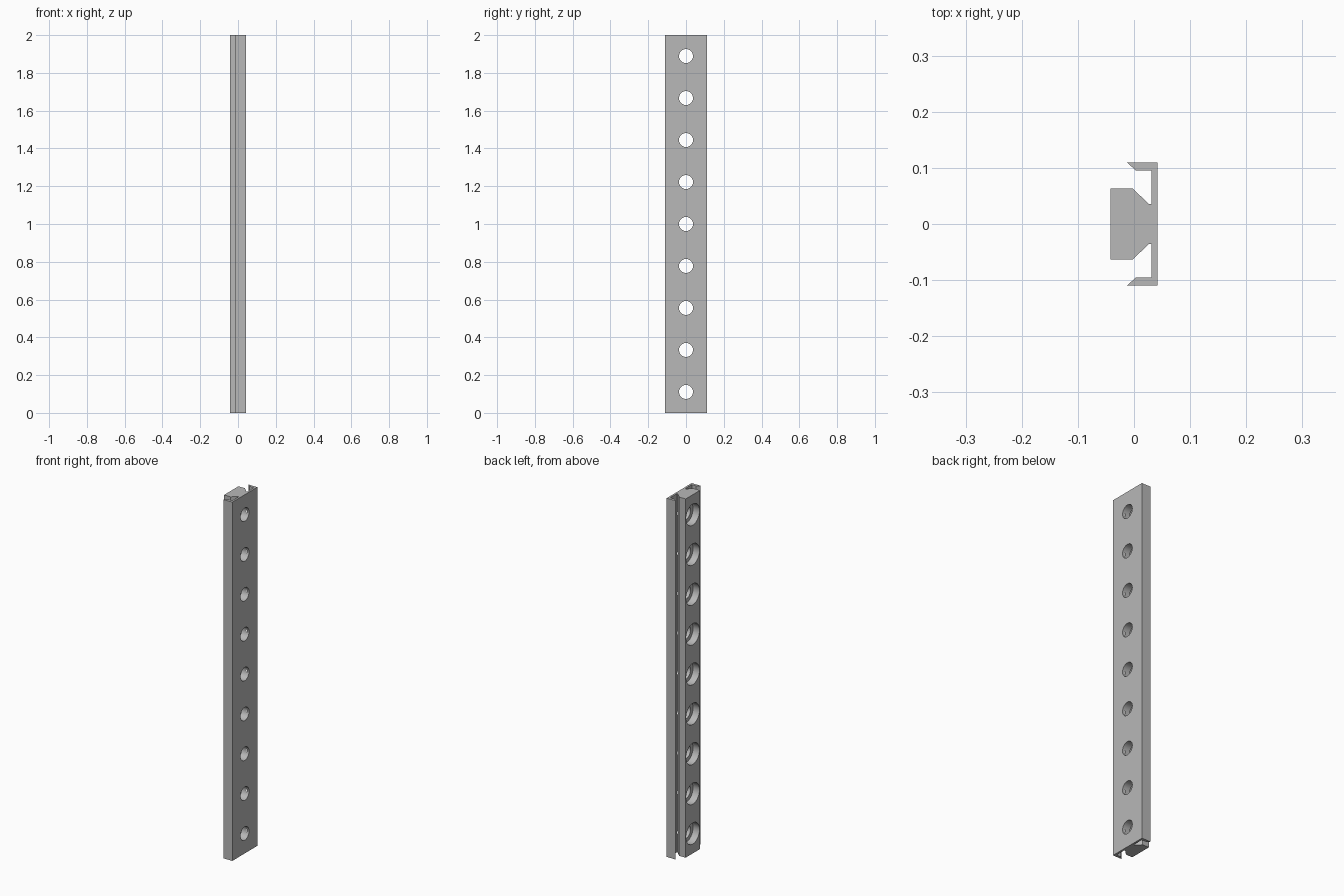
import bpy, bmesh, math
from mathutils import Matrix

if "Cube" in bpy.data.objects:
    bpy.data.objects.remove(bpy.data.objects["Cube"])

LENGTH, HOLES, BACK = 2.0, 9, 0.042
PITCH = LENGTH / HOLES

grey = bpy.data.materials.new("plain_grey")
grey.use_nodes = True
grey.diffuse_color = (0.48, 0.48, 0.48, 1)
grey.node_tree.nodes["Principled BSDF"].inputs["Base Color"].default_value = grey.diffuse_color


def to_object(bm, name):
    bmesh.ops.recalc_face_normals(bm, faces=bm.faces)
    mesh = bpy.data.meshes.new(name)
    bm.to_mesh(mesh)
    bm.free()
    mesh.materials.append(grey)
    obj = bpy.data.objects.new(name, mesh)
    bpy.context.collection.objects.link(obj)
    return obj


def hole_row(name, radius, x0, x1):
    """A column of cylinders lying along x, one per screw hole."""
    bm = bmesh.new()
    for i in range(HOLES):
        place = Matrix.Translation(((x0 + x1) / 2, 0, PITCH * (i + 0.5)))
        bmesh.ops.create_cone(bm, cap_ends=True, segments=48, radius1=radius,
                              radius2=radius, depth=x1 - x0,
                              matrix=place @ Matrix.Rotation(math.pi / 2, 4, 'Y'))
    obj = to_object(bm, name)
    obj.hide_render = True
    return obj


# Rail: half cross-section from the raised block out to the hooked flange, mirrored in y
half = [(-BACK, 0.063), (-0.002, 0.063), (0.026, 0.036), (0.031, 0.036),
        (0.031, 0.095), (0.004, 0.095), (-0.013, 0.11), (BACK, 0.11)]
section = half + [(x, -y) for x, y in reversed(half)]
bm = bmesh.new()
base = bm.faces.new([bm.verts.new((x, y, 0)) for x, y in section])
top = bmesh.ops.extrude_face_region(bm, geom=[base], use_keep_orig=True)
bmesh.ops.translate(bm, vec=(0, 0, LENGTH),
                    verts=[v for v in top["geom"] if isinstance(v, bmesh.types.BMVert)])
rail = to_object(bm, "rail")

bpy.ops.object.select_all(action='DESELECT')
rail.select_set(True)
bpy.context.view_layer.objects.active = rail

# Through holes and wide counterbores on the block side
for cutter in (hole_row("through_holes", 0.037, -0.1, 0.1),
               hole_row("counterbores", 0.059, -0.1, -0.002)):
    mod = rail.modifiers.new(cutter.name, 'BOOLEAN')
    mod.operation, mod.solver, mod.object = 'DIFFERENCE', 'EXACT', cutter
    bpy.ops.object.modifier_apply(modifier=mod.name)
    bpy.data.objects.remove(cutter)

bpy.ops.object.shade_smooth_by_angle(angle=math.radians(30))
